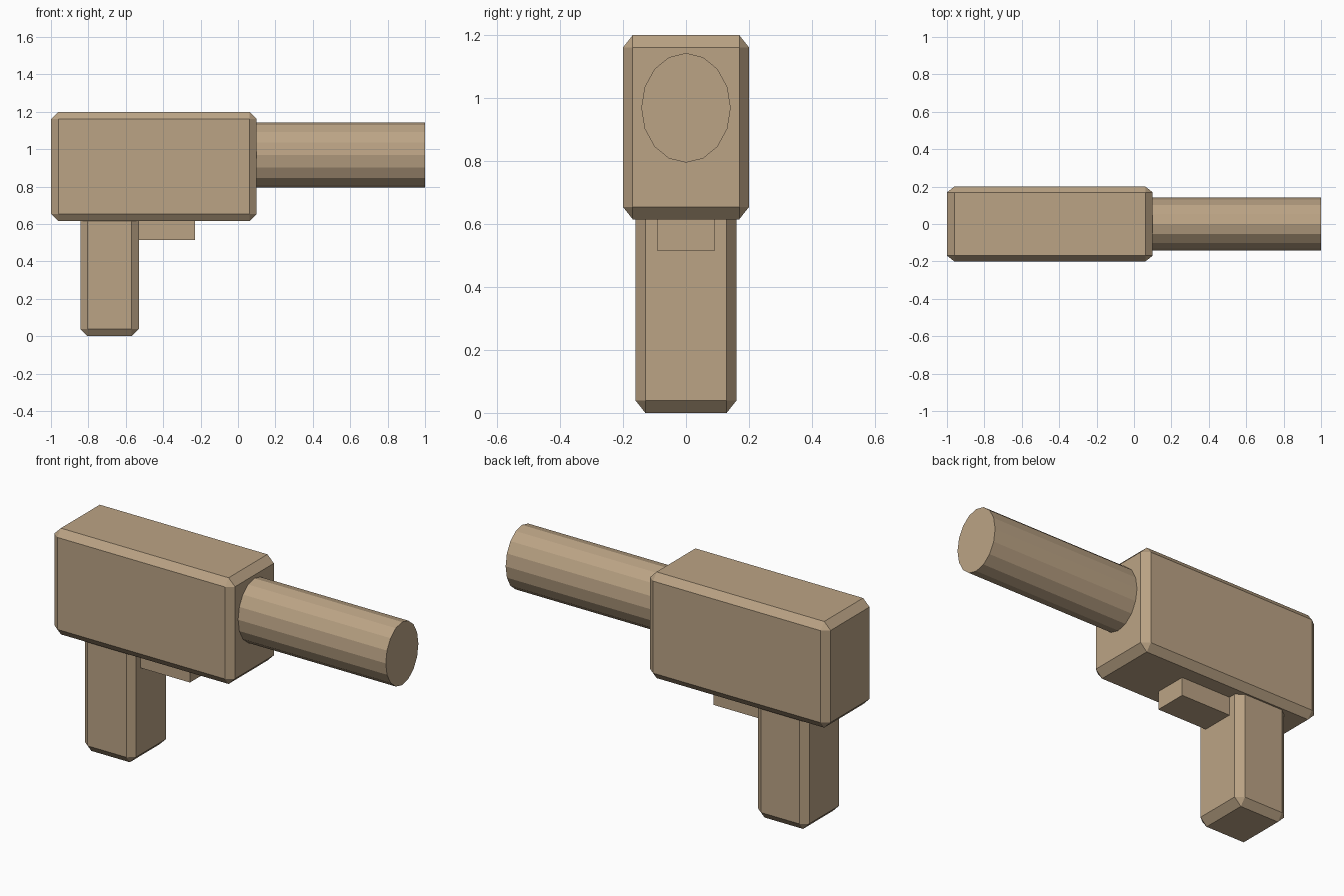
import bpy, bmesh, math
from mathutils import Matrix, Vector

if "Cube" in bpy.data.objects:
    bpy.data.objects.remove(bpy.data.objects["Cube"])

tan = bpy.data.materials.new("tan")
tan.diffuse_color = (0.50, 0.37, 0.235, 1)
tan.use_nodes = True
tan.node_tree.nodes["Principled BSDF"].inputs["Base Color"].default_value = tan.diffuse_color

BEVEL = 0.039   # chamfer width along x and z
THIN = 0.79     # chamfers are narrower across y


def finish(name, bm):
    bmesh.ops.recalc_face_normals(bm, faces=bm.faces[:])
    mesh = bpy.data.meshes.new(name)
    bm.to_mesh(mesh)
    bm.free()
    mesh.materials.append(tan)
    obj = bpy.data.objects.new(name, mesh)
    bpy.context.collection.objects.link(obj)
    return obj


def block(name, lo, hi, chamfer=0):
    lo, hi = Vector(lo), Vector(hi)
    size = hi - lo
    bm = bmesh.new()
    bmesh.ops.create_cube(bm, size=1)
    bmesh.ops.scale(bm, vec=(size.x, size.y / THIN, size.z), verts=bm.verts[:])
    if chamfer:
        bmesh.ops.bevel(bm, geom=bm.edges[:], offset=chamfer, offset_type='OFFSET',
                        segments=1, profile=0.5, affect='EDGES')
    bmesh.ops.scale(bm, vec=(1, THIN, 1), verts=bm.verts[:])
    bmesh.ops.translate(bm, vec=(lo + hi) / 2, verts=bm.verts[:])
    return finish(name, bm)


# Chamfered housing and handle, plain trigger block
block("body", (-1.0, -0.2, 0.615), (0.1, 0.2, 1.2), BEVEL)
block("grip", (-0.843, -0.16, 0.0), (-0.53, 0.16, 0.70), BEVEL)
block("trigger", (-0.56, -0.09, 0.515), (-0.23, 0.09, 0.66))

# Sixteen-sided oval barrel along x
bm = bmesh.new()
bmesh.ops.create_cone(bm, cap_ends=True, segments=16, radius1=1, radius2=1, depth=1,
                      matrix=Matrix.Rotation(math.pi / 2, 4, 'Y'))
bmesh.ops.scale(bm, vec=(0.95, 0.142, 0.174), verts=bm.verts[:])
bmesh.ops.translate(bm, vec=(0.525, 0, 0.969), verts=bm.verts[:])
finish("barrel", bm)
